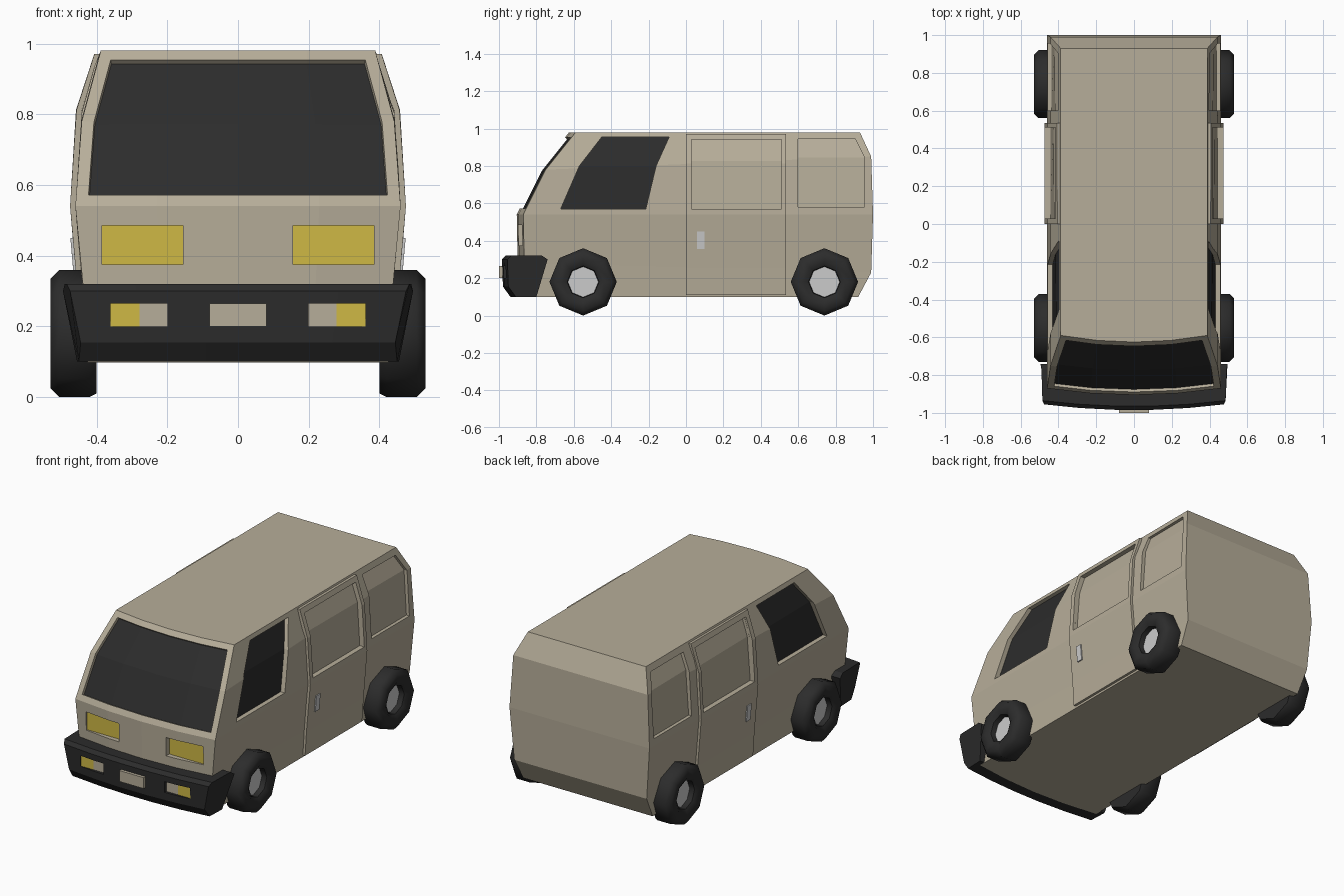
import bpy, bmesh, math
from mathutils import Vector

if "Cube" in bpy.data.objects:
    bpy.data.objects.remove(bpy.data.objects["Cube"])


def material(name, rgb):
    m = bpy.data.materials.new(name)
    m.diffuse_color = (*rgb, 1)
    m.use_nodes = True
    m.node_tree.nodes["Principled BSDF"].inputs["Base Color"].default_value = m.diffuse_color
    return m


PAINT = material("paint", (0.47, 0.42, 0.32))
DARK = material("dark", (0.025, 0.025, 0.025))
AMBER = material("amber", (0.62, 0.48, 0.06))

# Body levels: half width, front y, back y, z at front, z at back
LEVELS = [(0.425, -0.87, 0.92, 0.098, 0.098),
          (0.435, -0.90, 0.99, 0.28, 0.23),
          (0.460, -0.905, 1.00, 0.54, 0.54),
          (0.442, -0.785, 0.99, 0.78, 0.85),
          (0.388, -0.625, 0.93, 0.98, 0.98)]


def finish(bm, name, *mats):
    bmesh.ops.recalc_face_normals(bm, faces=bm.faces)
    me = bpy.data.meshes.new(name)
    bm.to_mesh(me)
    bm.free()
    ob = bpy.data.objects.new(name, me)
    bpy.context.collection.objects.link(ob)
    for m in mats:
        me.materials.append(m)
    return ob


def loft(bm, rings, caps=True):
    """Join closed rings of points with quads."""
    vs = [[bm.verts.new(p) for p in r] for r in rings]
    n = len(vs[0])
    for a, b in zip(vs, vs[1:]):
        for i in range(n):
            bm.faces.new((a[i], a[(i + 1) % n], b[(i + 1) % n], b[i]))
    if caps:
        bm.faces.new(vs[0])
        bm.faces.new(vs[-1])


def side_x(y, z):
    """Half width of the body at a point on its side."""
    t = (y + 0.85) / 1.83
    pts = [(l[3] + (l[4] - l[3]) * t, l[0]) for l in LEVELS]
    for (z0, x0), (z1, x1) in zip(pts, pts[1:]):
        if z <= z1:
            return x0 + (x1 - x0) * (z - z0) / (z1 - z0)
    return pts[-1][1]


def side_slabs(bm, rows, inner, outer):
    """Slab following the body side, on both sides; rows are z, y0, y1."""
    for s in (1, -1):
        loft(bm, [[(s * (side_x(y, z) + o), y, z) for y, o in
                   ((y0, inner), (y1, inner), (y1, outer), (y0, outer))]
                  for z, y0, y1 in rows])


def box(bm, x, y, z):
    loft(bm, [[(x[0], y[0], h), (x[1], y[0], h), (x[1], y[1], h), (x[0], y[1], h)] for h in z])


def box_pair(bm, x, y, z):
    box(bm, x, y, z)
    box(bm, (-x[1], -x[0]), y, z)


def recess(ob):
    mod = ob.modifiers.new("recesses", 'BOOLEAN')
    mod.operation = 'DIFFERENCE'
    mod.solver = 'EXACT'
    mod.object = cutter


CAB_WINDOW = [(0.57, -0.67, -0.215), (0.80, -0.57, -0.16), (0.955, -0.45, -0.09)]
DOOR_WINDOW = [(0.57, 0.03, 0.51), (0.825, 0.03, 0.51), (0.94, 0.03, 0.51)]
REAR_WINDOW = [(0.58, 0.60, 0.955), (0.845, 0.60, 0.955), (0.945, 0.60, 0.905)]

# Cutter for window and lamp recesses
bm = bmesh.new()
side_slabs(bm, CAB_WINDOW, -0.03, 0.1)
side_slabs(bm, DOOR_WINDOW, -0.015, 0.1)
side_slabs(bm, REAR_WINDOW, -0.02, 0.1)
box_pair(bm, (0.155, 0.385), (-1.0, -0.86), (0.375, 0.485))
box_pair(bm, (0.20, 0.36), (-1.1, -0.95), (0.20, 0.265))
cutter = finish(bm, "recess_cutter")
cutter.hide_render = True
cutter.display_type = 'WIRE'

# Body shell with gently bowed nose and inset windscreen
bm = bmesh.new()
rings = []
for hw, yf, yb, zf, zb in LEVELS:
    rings.append([(hw * t, yf + 0.035 * t * t, zf) for t in (-1, -0.5, 0, 0.5, 1)]
                 + [(hw, yb, zb), (-hw, yb, zb)])
loft(bm, rings)
bmesh.ops.recalc_face_normals(bm, faces=bm.faces)
screen = [f for f in bm.faces if f.calc_center_median().z > 0.56
          and f.calc_center_median().y < -0.6 and f.normal.y < -0.3]
bmesh.ops.inset_region(bm, faces=screen, thickness=0.035, use_even_offset=True)
for f in screen:
    f.material_index = 1
# windscreen pushed back behind its frame
ret = bmesh.ops.inset_region(bm, faces=screen, thickness=0.001, depth=-0.015, use_even_offset=True)
for f in ret["faces"]:
    f.material_index = 0
recess(finish(bm, "van_body", PAINT, DARK))

# Sliding doors
bm = bmesh.new()
side_slabs(bm, [(z, 0.0, 0.535) for z in (0.11, 0.255, 0.54, 0.812, 0.97)], -0.01, 0.015)
recess(finish(bm, "side_doors", PAINT))

# Cab side glass
bm = bmesh.new()
side_slabs(bm, CAB_WINDOW, -0.045, -0.027)
finish(bm, "cab_side_windows", DARK)

# Door handles
bm = bmesh.new()
side_slabs(bm, [(0.355, 0.06, 0.098), (0.45, 0.06, 0.098)], 0.005, 0.022)
finish(bm, "door_handles")

# Headlights
bm = bmesh.new()
box_pair(bm, (0.153, 0.387), (-0.866, -0.84), (0.373, 0.487))
finish(bm, "headlights", AMBER)

# Bumper: profile of y, z, half width, bow, wrapped round the nose
PROFILE = [(-0.74, 0.30, 0.495, 0), (-0.77, 0.32, 0.49, 0), (-0.965, 0.32, 0.485, 0.03),
           (-0.985, 0.30, 0.475, 0.03), (-0.98, 0.155, 0.445, 0.03),
           (-0.94, 0.10, 0.45, 0.03), (-0.80, 0.10, 0.455, 0)]
bm = bmesh.new()
loft(bm, [[(w * t, y + b * t * t, z) for y, z, w, b in PROFILE]
          for t in (-1, -0.6, -0.2, 0.2, 0.6, 1)])
recess(finish(bm, "front_bumper", DARK))

# Bumper lamps and plate
bm = bmesh.new()
box_pair(bm, (0.278, 0.362), (-0.958, -0.93), (0.198, 0.267))
finish(bm, "indicator_lamps", AMBER)
bm = bmesh.new()
box_pair(bm, (0.198, 0.278), (-0.958, -0.93), (0.198, 0.267))
box(bm, (-0.08, 0.08), (-1.0, -0.95), (0.20, 0.265))
finish(bm, "plate_and_clear_lamps", PAINT)

# Eight-sided wheels: tyre profile of x and radius, spun about the axle
TYRE = [(0.40, 0.08), (0.40, 0.17), (0.42, 0.18), (0.505, 0.18), (0.53, 0.155),
        (0.53, 0.11), (0.515, 0.085), (0.47, 0.08)]


def wheel_ring(s, x, r, y):
    return [(s * x, y + r * math.cos(k * math.pi / 4), 0.18 + r * math.sin(k * math.pi / 4))
            for k in range(8)]


for label, y in (("front", -0.55), ("rear", 0.74)):
    for side, s in (("right", 1), ("left", -1)):
        bm = bmesh.new()
        loft(bm, [wheel_ring(s, x, r, y) for x, r in TYRE])
        tyre = finish(bm, f"{label}_{side}_tyre", DARK)
        bpy.ops.object.select_all(action='DESELECT')
        tyre.select_set(True)
        bpy.context.view_layer.objects.active = tyre
        bpy.ops.object.shade_smooth_by_angle(angle=math.radians(50))
        bm = bmesh.new()
        loft(bm, [wheel_ring(s, x, 0.082, y) for x in (0.45, 0.485)])
        finish(bm, f"{label}_{side}_hub")
